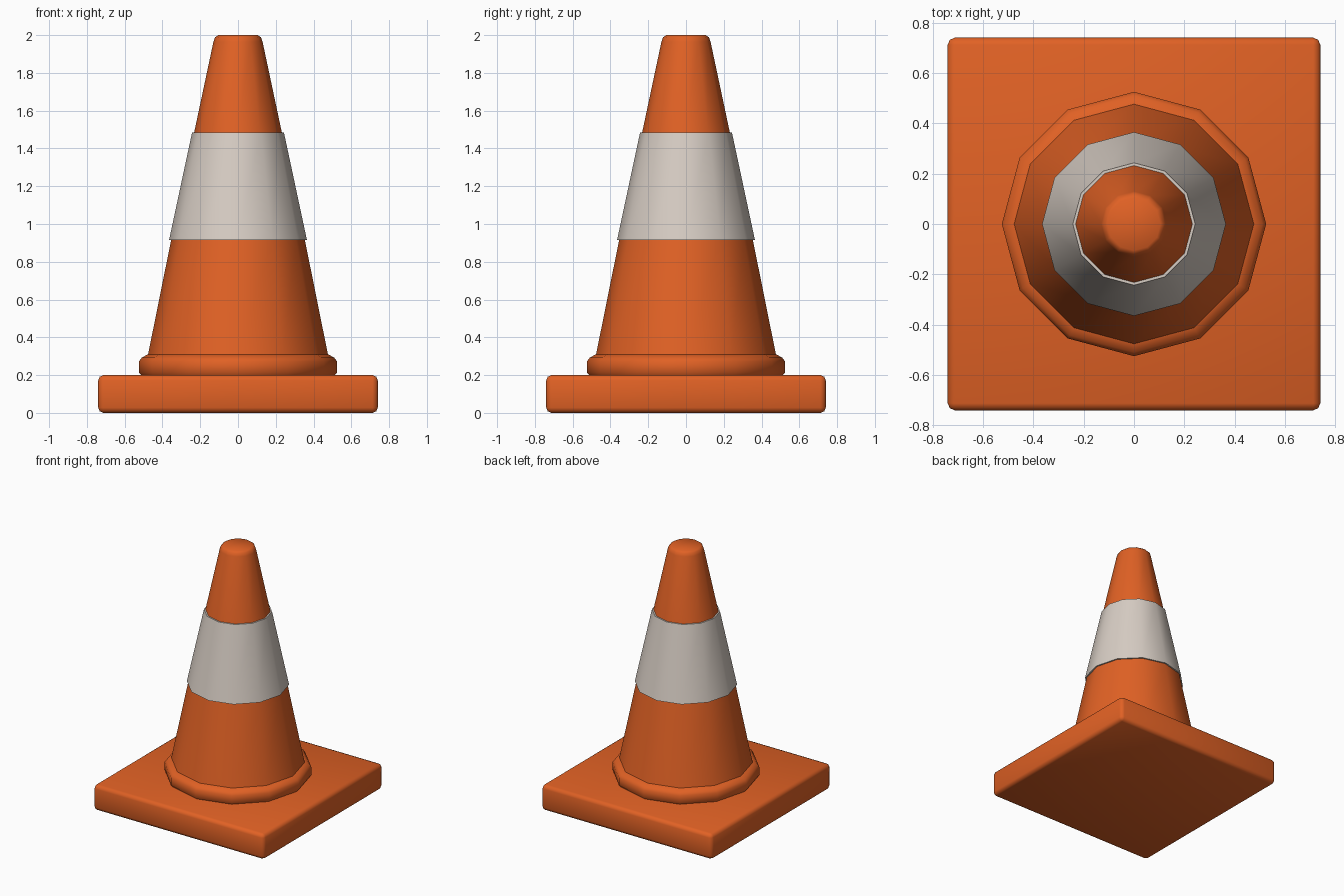
import bpy
import bmesh
from math import cos, sin, pi, radians

SIDES = 12

cube = bpy.data.objects.get("Cube")
if cube:
    bpy.data.objects.remove(cube, do_unlink=True)


def material(name, colour):
    mat = bpy.data.materials.new(name)
    mat.use_nodes = True
    mat.diffuse_color = colour
    bsdf = mat.node_tree.nodes["Principled BSDF"]
    bsdf.inputs["Base Color"].default_value = colour
    bsdf.inputs["Roughness"].default_value = 0.6
    return mat


def finish(name, bm, mat, angle):
    bmesh.ops.recalc_face_normals(bm, faces=bm.faces)
    mesh = bpy.data.meshes.new(name)
    bm.to_mesh(mesh)
    bm.free()
    mesh.materials.append(mat)
    obj = bpy.data.objects.new(name, mesh)
    bpy.context.collection.objects.link(obj)
    bpy.ops.object.select_all(action="DESELECT")
    obj.select_set(True)
    bpy.context.view_layer.objects.active = obj
    bpy.ops.object.shade_smooth_by_angle(angle=radians(angle))
    return obj


def lathe(name, profile, mat, closed=False, angle=50):
    """Turn a (radius, height) profile into a faceted ring or a capped solid."""
    bm = bmesh.new()
    rings = []
    for r, z in profile:
        rings.append([bm.verts.new((r * cos(2 * pi * i / SIDES),
                                    r * sin(2 * pi * i / SIDES), z))
                      for i in range(SIDES)])
    pairs = list(zip(rings, rings[1:]))
    if closed:
        pairs.append((rings[-1], rings[0]))
    else:
        bm.faces.new(rings[0])
        bm.faces.new(rings[-1])
    for a, b in pairs:
        for i in range(SIDES):
            j = (i + 1) % SIDES
            bm.faces.new((a[i], a[j], b[j], b[i]))
    return finish(name, bm, mat, angle)


orange = material("orange plastic", (0.75, 0.12, 0.018, 1))
white = material("off white band", (0.68, 0.61, 0.55, 1))

# Square foot with softened edges
bm = bmesh.new()
bmesh.ops.create_cube(bm, size=1)
for v in bm.verts:
    v.co = (v.co.x * 1.48, v.co.y * 1.48, (v.co.z + 0.5) * 0.2)
bmesh.ops.bevel(bm, geom=bm.edges[:], offset=0.028, segments=2,
                profile=0.5, affect="EDGES")
finish("base_plate", bm, orange, 50)

# Collar where the cone meets the foot
lathe("collar", [(0.505, 0.19), (0.525, 0.215), (0.525, 0.272),
                 (0.51, 0.292), (0.478, 0.31)], orange)

# Tapered body with a rounded tip
lathe("cone_body", [(0.478, 0.3), (0.355, 0.91), (0.232, 1.485),
                    (0.13, 1.965), (0.122, 1.988), (0.105, 2.0)], orange)

# Reflective sleeve standing slightly proud of the body
lathe("reflective_band", [(0.35, 0.915), (0.365, 0.915),
                          (0.243, 1.485), (0.225, 1.485)], white, closed=True)
